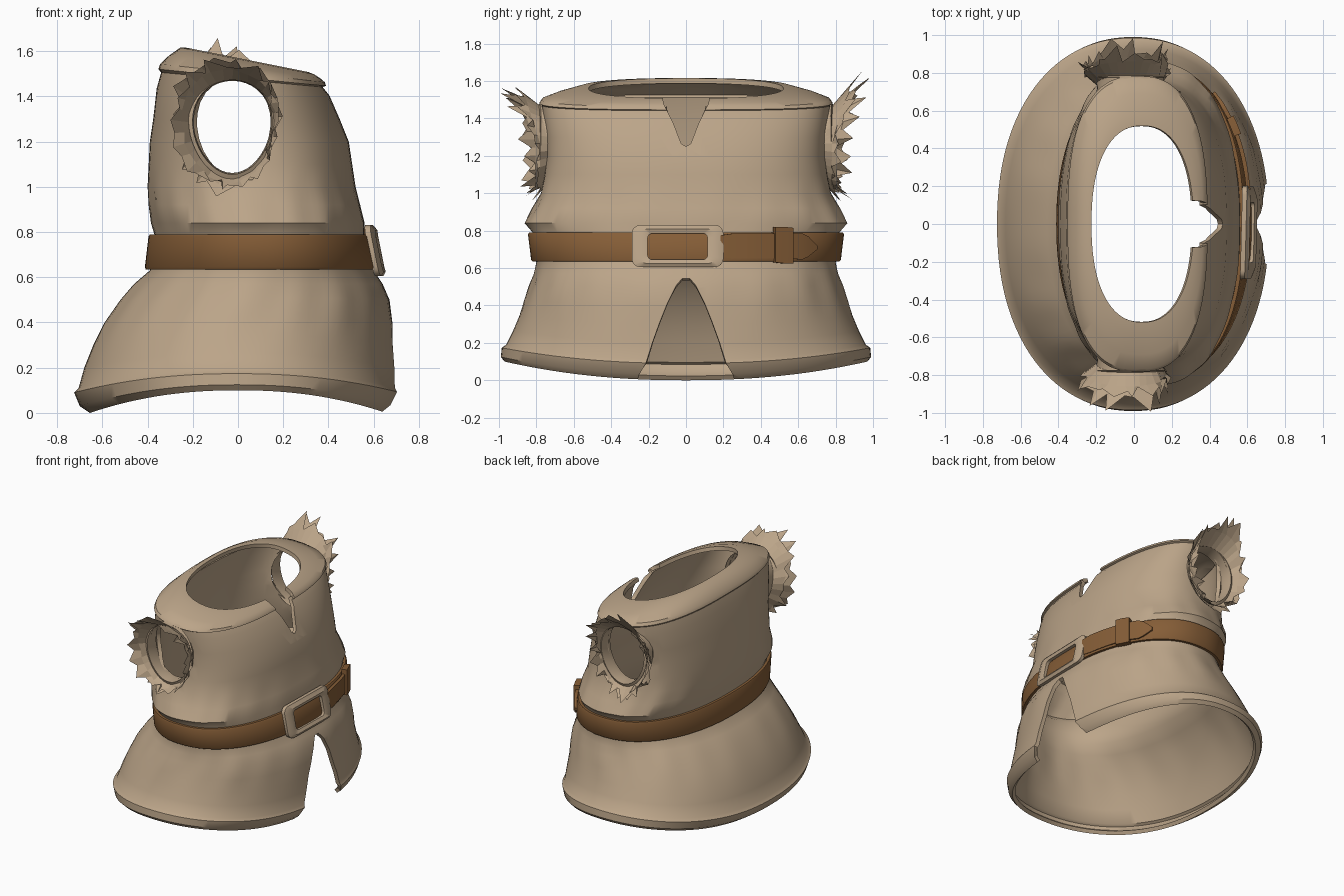
import bpy, bmesh, math, random
from mathutils import Vector

if "Cube" in bpy.data.objects:
    bpy.data.objects.remove(bpy.data.objects["Cube"])

random.seed(4)


def material(name, rgb):
    m = bpy.data.materials.new(name)
    m.diffuse_color = (*rgb, 1)
    m.use_nodes = True
    m.node_tree.nodes["Principled BSDF"].inputs["Base Color"].default_value = m.diffuse_color
    return m


CLOTH = material("tan cloth", (0.50, 0.375, 0.25))
LEATHER = material("brown leather", (0.235, 0.11, 0.038))

# Body sections: height, back x, front x, half width, roundness, forward tilt
LEVELS = [
    (0.00, -0.655, 0.655, 0.970, 2.2, 0), (0.03, -0.700, 0.690, 0.990, 2.2, 0),
    (0.09, -0.725, 0.715, 0.985, 2.2, 0), (0.11, -0.705, 0.705, 0.962, 2.2, 0),
    (0.20, -0.680, 0.700, 0.925, 2.2, 0), (0.30, -0.640, 0.690, 0.890, 2.2, 0),
    (0.40, -0.590, 0.685, 0.860, 2.2, 0), (0.50, -0.520, 0.670, 0.830, 2.2, 0),
    (0.57, -0.460, 0.640, 0.810, 2.2, 0), (0.63, -0.390, 0.600, 0.800, 2.2, 0),
    (0.70, -0.370, 0.585, 0.810, 2.2, 0), (0.79, -0.370, 0.560, 0.820, 2.3, 0),
    (0.84, -0.385, 0.560, 0.860, 2.3, 0), (0.92, -0.395, 0.540, 0.815, 2.4, 0),
    (1.00, -0.400, 0.520, 0.775, 2.4, 0), (1.10, -0.395, 0.505, 0.755, 2.5, 0),
    (1.20, -0.390, 0.490, 0.745, 2.5, 0), (1.30, -0.375, 0.450, 0.750, 2.6, 0),
    (1.42, -0.360, 0.405, 0.765, 2.6, -0.04), (1.475, -0.340, 0.375, 0.770, 2.6, -0.09),
    (1.485, -0.352, 0.390, 0.783, 2.6, -0.1), (1.505, -0.345, 0.385, 0.770, 2.6, -0.11),
    (1.535, -0.305, 0.365, 0.690, 2.5, -0.15), (1.565, -0.255, 0.340, 0.580, 2.4, -0.2),
    (1.570, -0.225, 0.315, 0.520, 2.3, -0.2),
]


def section(z):
    for a, b in zip(LEVELS, LEVELS[1:]):
        if a[0] <= z <= b[0]:
            t = (z - a[0]) / (b[0] - a[0])
            return [p + (q - p) * t for p, q in zip(a, b)]
    return LEVELS[-1]


def ring_point(z, ang, out=0.0):
    _, x0, x1, w, n, tilt = section(z)
    c, s = math.cos(ang), math.sin(ang)
    x = (x0 + x1) / 2 + ((x1 - x0) / 2 + out) * math.copysign(abs(c) ** (2 / n), c)
    y = (w + out) * math.copysign(abs(s) ** (2 / n), s)
    lift = 0.1 * s * s * max(0, 1 - z / 0.55)
    return Vector((x, y, z + tilt * x + lift))


def front_x(y, z):
    _, x0, x1, w, n, _ = section(z)
    return (x0 + x1) / 2 + (x1 - x0) / 2 * (1 - min(1, abs(y) / w) ** n) ** (1 / n)


def make(name, verts, faces, mat, smooth=True, recalc=True):
    me = bpy.data.meshes.new(name)
    me.from_pydata([tuple(v) for v in verts], [], faces)
    if recalc:
        bm = bmesh.new()
        bm.from_mesh(me)
        bmesh.ops.recalc_face_normals(bm, faces=bm.faces)
        bm.to_mesh(me)
        bm.free()
    me.materials.append(mat)
    ob = bpy.data.objects.new(name, me)
    bpy.context.collection.objects.link(ob)
    if smooth:
        smooth_edges(ob)
    return ob


def smooth_edges(ob):
    bpy.ops.object.select_all(action='DESELECT')
    ob.select_set(True)
    bpy.context.view_layer.objects.active = ob
    bpy.ops.object.shade_smooth_by_angle(angle=math.radians(38))


def bridge(rows, n, closed=False):
    last = rows if closed else rows - 1
    return [(r * n + i, r * n + (i + 1) % n,
             (r + 1) % rows * n + (i + 1) % n, (r + 1) % rows * n + i)
            for r in range(last) for i in range(n)]


# Tunic shell with gathered folds near the waist
N = 112
verts = []
for lv in LEVELS:
    z = lv[0]
    fold = 0.012 * (math.exp(-((z - 0.47) / 0.1) ** 2) + math.exp(-((z - 0.90) / 0.06) ** 2))
    for i in range(N):
        a = 2 * math.pi * i / N
        wave = math.sin(13 * a + 1) * math.sin(5 * a) * (0.3 + 0.7 * abs(math.sin(a)))
        verts.append(ring_point(z, a, fold * wave))
tunic = make("tunic", verts, bridge(len(LEVELS), N), CLOTH, False, False)


def inside(p, pts):
    hit = False
    for (a, b), (c, d) in zip(pts, pts[1:] + pts[:1]):
        if (b > p[1]) != (d > p[1]) and p[0] < (c - a) * (p[1] - b) / (d - b) + a:
            hit = not hit
    return hit


def cut_hole(bm, pts, axis, region):
    """Slice the shell along an outline seen along one axis, then drop the inside."""
    flat = (lambda v: Vector((v.y, v.z))) if axis == 'x' else (lambda v: Vector((v.x, v.z)))
    lift = (lambda p: Vector((0, p[0], p[1]))) if axis == 'x' else (lambda p: Vector((p[0], 0, p[1])))
    for p, q in zip(pts, pts[1:] + pts[:1]):
        p, q = Vector(p), Vector(q)
        d = q - p
        near = []
        for f in bm.faces:
            c = f.calc_center_median()
            if region(c):
                c2 = flat(c)
                t = max(0, min(1, (c2 - p).dot(d) / d.length_squared))
                if (c2 - p - d * t).length < 0.09:
                    near.append(f)
        geom = set(near)
        for f in near:
            geom.update(f.edges)
            geom.update(f.verts)
        if near:
            bmesh.ops.bisect_plane(bm, geom=list(geom), dist=1e-5, plane_co=lift(p),
                                   plane_no=lift((-d.y, d.x)))
    gone = []
    for f in bm.faces:
        c = f.calc_center_median()
        if region(c) and inside(flat(c), pts):
            gone.append(f)
    bmesh.ops.delete(bm, geom=gone, context='FACES')


def arm_edge(a, k=1.0):
    s = math.sin(a)
    return (-0.025 + 0.175 * k * math.cos(a) * (1 + 0.12 * s), 1.265 + 0.21 * k * s)


# Openings: skirt slit, neck notch, arm holes
half = [(0.29, -0.1), (0.25, 0.03), (0.215, 0.09), (0.18, 0.2), (0.14, 0.31),
        (0.10, 0.41), (0.05, 0.51), (0.02, 0.545)]
slit = half + [(-y, z) for y, z in reversed(half)]
notch = [(0, 1.25), (0.025, 1.265), (0.07, 1.38), (0.12, 1.48), (0.15, 1.7),
         (-0.15, 1.7), (-0.12, 1.48), (-0.07, 1.38), (-0.025, 1.265)]
arm = [arm_edge(2 * math.pi * i / 24) for i in range(24)]
bm = bmesh.new()
bm.from_mesh(tunic.data)
cut_hole(bm, slit, 'x', lambda c: c.x > 0.3)
cut_hole(bm, notch, 'x', lambda c: c.x > 0.2)
for side in (-1, 1):
    cut_hole(bm, arm, 'y', lambda c: c.y * side > 0.45)
bmesh.ops.remove_doubles(bm, verts=bm.verts, dist=0.0005)
bm.to_mesh(tunic.data)
bm.free()
sol = tunic.modifiers.new("thickness", 'SOLIDIFY')
sol.thickness, sol.offset = 0.028, -1
bpy.context.view_layer.objects.active = tunic
bpy.ops.object.modifier_apply(modifier=sol.name)
smooth_edges(tunic)

# Belt band
verts = [ring_point(z, 2 * math.pi * i / N, out)
         for z, out in ((0.635, 0.002), (0.635, 0.02), (0.645, 0.026), (0.78, 0.026),
                        (0.79, 0.02), (0.79, 0.002)) for i in range(N)]
make("belt", verts, bridge(6, N, True), LEATHER)


def rounded(y0, y1, z0, z1, r, k=5):
    pts = []
    for q, (cy, cz) in enumerate(((y1 - r, z1 - r), (y0 + r, z1 - r), (y0 + r, z0 + r), (y1 - r, z0 + r))):
        for i in range(k):
            a = math.pi / 2 * (q + i / (k - 1))
            pts.append((cy + r * math.cos(a), cz + r * math.sin(a)))
    return pts


# Buckle frame, leaning slightly with the belt
outer, inner = rounded(-0.29, 0.2, 0.605, 0.83, 0.045), rounded(-0.205, 0.115, 0.645, 0.785, 0.025)
mid = [((a + c) / 2, (b + d) / 2) for (a, b), (c, d) in zip(outer, inner)]


def on_front(pts, off, lean=0.0):
    return [(front_x(y, 0.71) + off + lean * (0.71 - z), y, z) for y, z in pts]


loops = [on_front(p, o, 0.2) for p, o in ((outer, 0.02), (outer, 0.045), (mid, 0.058), (inner, 0.045), (inner, 0.02))]
make("buckle", sum(loops, []), bridge(5, len(outer), True), CLOTH)


# Strap keeper and pointed strap end, wrapped over the belt
def strap(name, cols, off, thick):
    vs, fs = [], []
    for y, z0, z1 in cols:
        x, e = front_x(y, 0.71), 0.002
        d = Vector((2 * e, front_x(y - e, 0.71) - front_x(y + e, 0.71), 0)).normalized()
        for o in (off, off + thick):
            vs += [(x + d.x * o, y + d.y * o, z) for z in (z0, z1)]
    for k in range(len(cols) - 1):
        b = 4 * k
        fs += [(b + i, b + j, b + 4 + j, b + 4 + i) for i, j in ((0, 1), (1, 3), (3, 2), (2, 0))]
    e = 4 * (len(cols) - 1)
    fs += [(0, 1, 3, 2), (e, e + 1, e + 3, e + 2)]
    make(name, vs, fs, LEATHER)


strap("belt_keeper", [(0.46, 0.63, 0.82), (0.505, 0.625, 0.82), (0.55, 0.625, 0.815)], 0.015, 0.04)
strap("belt_overlap", [(0.18, 0.66, 0.775)] + [(0.25 + 0.05 * i, 0.65, 0.785) for i in range(7)]
      + [(0.6, 0.645, 0.785), (0.63, 0.66, 0.77), (0.675, 0.70, 0.72)], 0.02, 0.022)

# Ragged arm hole edges: layered torn strips flaring outward
for side, label in ((-1, "right"), (1, "left")):
    for layer in range(2):
        M = 34
        verts, faces = [], []
        for i in range(M):
            a = 2 * math.pi * (i + 0.5 * layer) / M
            back = 0.5 - 0.5 * math.cos(a)
            up = max(0, math.sin(a))
            for step in range(3):
                tip = random.uniform(0.6, 1.1) if step == 2 else 1
                if step == 2 and i % 2:
                    tip *= 0.65
                reach = (0, 0.5, 1.0)[step] * tip
                x, z = arm_edge(a, 0.99 + reach * (0.28 + 0.4 * back - 0.1 * layer))
                y = 0.735 + 0.05 * up + reach * (0.09 + 0.06 * up + 0.05 * layer)
                z += 0.05 * reach * up * (1.4 if side > 0 else 0.2)
                verts.append((x + random.uniform(-0.012, 0.012) * step, side * y, z))
        for i in range(M):
            j = (i + 1) % M
            faces += [(3 * i + s, 3 * j + s, 3 * j + s + 1, 3 * i + s + 1) for s in range(2)]
        make(f"{label}_ragged_edge_{layer}", verts, faces, CLOTH, False)

    # Rolled cuff lining the arm hole
    verts = []
    for k, y in ((1.0, 0.68), (0.97, 0.72), (1.0, 0.785), (1.1, 0.775)):
        for i in range(40):
            x, z = arm_edge(2 * math.pi * i / 40, k)
            verts.append((x, side * y, z))
    make(f"{label}_cuff", verts, bridge(4, 40), CLOTH)
